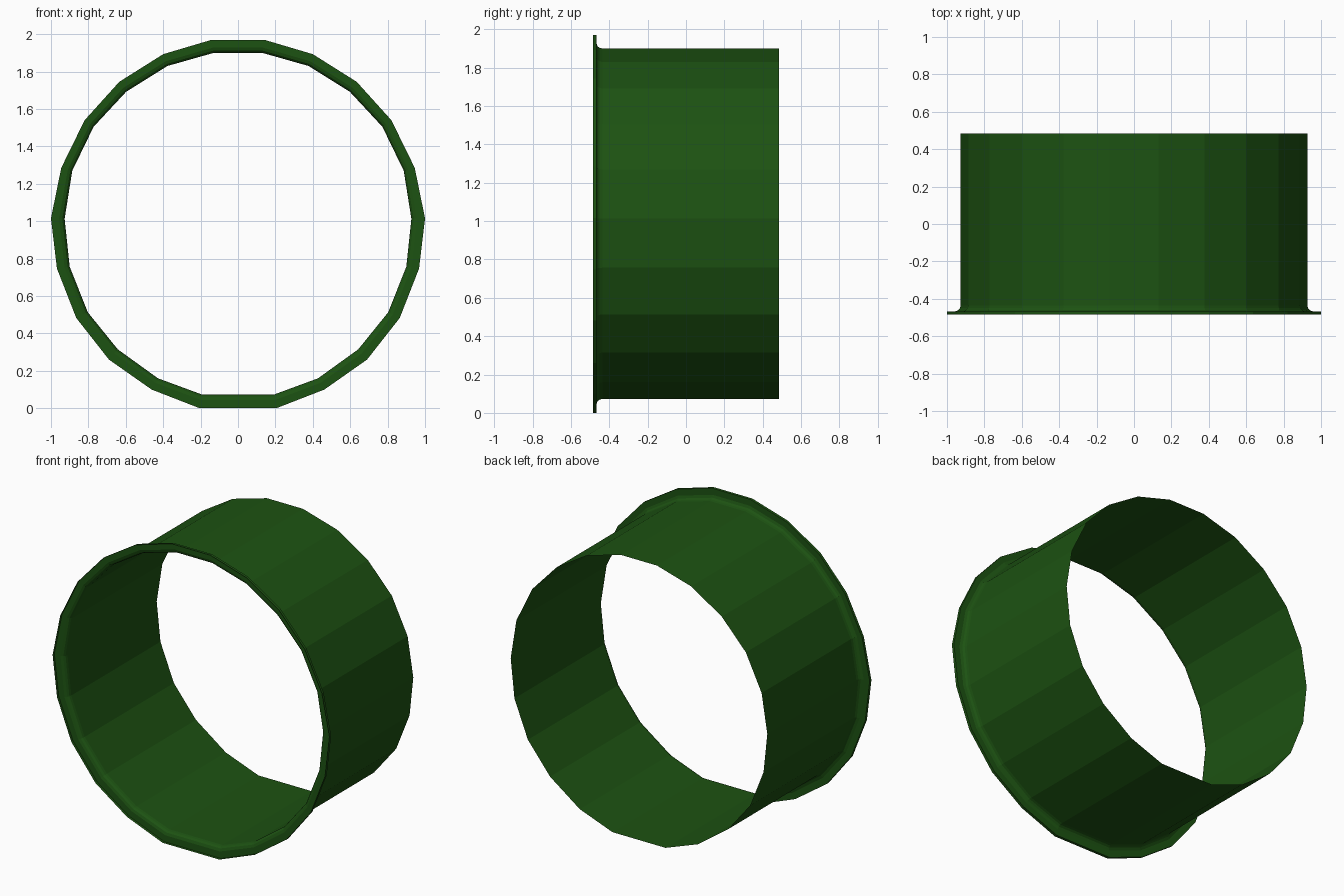
import bpy, bmesh
from mathutils import Vector

if "Cube" in bpy.data.objects:
    bpy.data.objects.remove(bpy.data.objects["Cube"])

# Right half of the 22-sided outline, top to bottom (x, z): flange rim and tube wall
rim = [(.14, 1.97), (.40, 1.893), (.635, 1.745), (.82, 1.54), (.945, 1.285), (1.0, 1.015),
       (.968, .747), (.865, .483), (.69, .26), (.462, .10), (.205, 0)]
wall = [(.13, 1.9), (.377, 1.83), (.598, 1.692), (.772, 1.505), (.886, 1.27), (.927, 1.013),
        (.9, .757), (.803, .513), (.643, .315), (.428, .16), (.192, .073)]

# Lengthwise profile: (0 = tube wall .. 1 = flange rim, y)
profile = [(0, .485), (0, -.435), (.05, -.45), (.17, -.461), (.4, -.467), (1, -.467), (1, -.485)]


def full_loop(half):
    return [Vector(p) for p in half] + [Vector((-x, z)) for x, z in reversed(half)]


def ring_sleeve(name):
    outer, inner = full_loop(rim), full_loop(wall)
    bm = bmesh.new()
    rings = []
    for t, y in profile:
        pts = [a.lerp(b, t) for a, b in zip(inner, outer)]
        rings.append([bm.verts.new((p.x, y, p.y)) for p in pts])
    n = len(outer)
    for r0, r1 in zip(rings, rings[1:]):
        for i in range(n):
            j = (i + 1) % n
            bm.faces.new((r0[i], r0[j], r1[j], r1[i]))
    bmesh.ops.recalc_face_normals(bm, faces=bm.faces)
    mesh = bpy.data.meshes.new(name)
    bm.to_mesh(mesh)
    bm.free()
    obj = bpy.data.objects.new(name, mesh)
    bpy.context.collection.objects.link(obj)
    return obj


# Thin open sleeve with a flared front flange
sleeve = ring_sleeve("flanged_sleeve")
green = bpy.data.materials.new("dark_green")
green.diffuse_color = (.012, .085, .006, 1)
green.use_nodes = True
green.node_tree.nodes["Principled BSDF"].inputs["Base Color"].default_value = green.diffuse_color
sleeve.data.materials.append(green)
